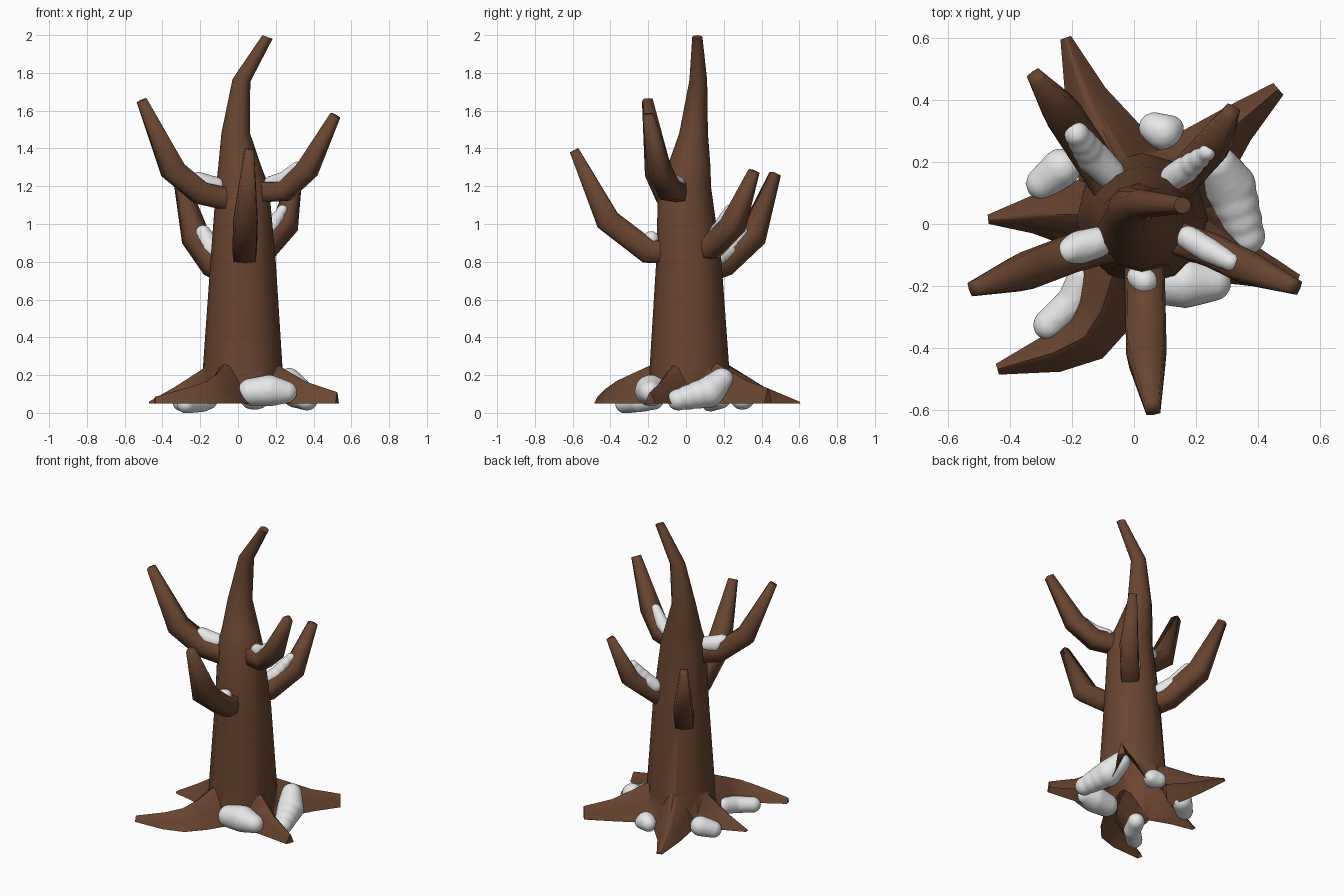
import bpy, bmesh, math
from mathutils import Vector

if "Cube" in bpy.data.objects:
    bpy.data.objects.remove(bpy.data.objects["Cube"])


def material(name, rgb):
    m = bpy.data.materials.new(name)
    m.diffuse_color = (*rgb, 1)
    m.use_nodes = True
    m.node_tree.nodes["Principled BSDF"].inputs["Base Color"].default_value = m.diffuse_color
    return m


BARK = material("brown_bark", (0.142, 0.059, 0.029))
SNOW = material("white_snow", (0.80, 0.80, 0.80))


def shade(ob, angle):
    bpy.ops.object.select_all(action='DESELECT')
    ob.select_set(True)
    bpy.context.view_layer.objects.active = ob
    bpy.ops.object.shade_smooth_by_angle(angle=math.radians(angle))


def finish(name, bm, mat, angle=None):
    bmesh.ops.recalc_face_normals(bm, faces=bm.faces)
    mesh = bpy.data.meshes.new(name)
    bm.to_mesh(mesh)
    bm.free()
    mesh.materials.append(mat)
    ob = bpy.data.objects.new(name, mesh)
    bpy.context.collection.objects.link(ob)
    if angle:
        shade(ob, angle)
    return ob


def loft(name, rings, angle=None):
    """Skin a list of equal-length closed rings and cap both ends."""
    bm = bmesh.new()
    vs = [[bm.verts.new(p) for p in r] for r in rings]
    n = len(vs[0])
    for a, b in zip(vs, vs[1:]):
        for i in range(n):
            j = (i + 1) % n
            bm.faces.new((a[i], a[j], b[j], b[i]))
    bm.faces.new(vs[0])
    bm.faces.new(vs[-1])
    return finish(name, bm, BARK, angle)


def tangents(pts):
    return [(pts[min(i + 1, len(pts) - 1)] - pts[max(i - 1, 0)]).normalized()
            for i in range(len(pts))]


# Trunk tapering into a bent leader: z, centre x, centre y, radius
trunk_data = [(-.1, .025, .015, .222), (.25, .025, .018, .21), (.8, .027, .015, .173),
              (1.2, .024, -.008, .14), (1.3, .01, .015, .115), (1.48, -.012, .04, .076),
              (1.76, .018, .065, .047), (1.99, .156, .06, .027)]
rings = []
for z, cx, cy, r in trunk_data:
    tilt = -.35 if z > 1.9 else -.15 if z > 1.7 else 0
    rings.append([(cx + r * math.cos(a), cy + r * math.sin(a), z + tilt * r * math.cos(a))
                  for a in (math.tau * i / 12 for i in range(12))])
trunk = loft("trunk", rings)


# Branches, nearly square in section, thick to the elbow and thin at the tip
def branch(name, thick, *path):
    pts = [Vector(p) for p in path]
    rings = []
    for k, (p, t) in enumerate(zip(pts, tangents(pts))):
        r = .025 if k == 3 else thick
        side = t.cross(Vector((0, 0, 1))).normalized()
        up = side.cross(t)
        rings.append([p + r * (1.28 if i % 2 else 1.02) *
                      (side * math.cos(math.tau * i / 8) + up * math.sin(math.tau * i / 8))
                      for i in range(8)])
    loft(name, rings, 88)


branch("left_branch", .061, (0, -.04, 1.12), (-.2, -.095, 1.165), (-.345, -.15, 1.285), (-.51, -.205, 1.655))
branch("right_branch", .054, (.04, -.01, 1.165), (.25, -.085, 1.175), (.365, -.14, 1.285), (.515, -.2, 1.575))
branch("front_branch", .064, (.035, -.05, .855), (.035, -.2, .855), (.04, -.415, 1.02), (.06, -.592, 1.39))
branch("back_left_branch", .061, (-.04, .07, .74), (-.12, .19, .78), (-.225, .35, .93), (-.315, .472, 1.265))
branch("back_right_branch", .057, (.06, .04, .86), (.14, .13, .87), (.25, .25, .995), (.312, .36, 1.28))

# Roots, ridged and tapering from the trunk centre: x, y, half width, ridge height
CORE = (.02, .02, .16, .34)
roots = {
    "back_left": [(-.05, .2, .14, .27), (-.155, .41, .07, .14), (-.22, .6, .018, .06)],
    "back_right": [(.18, .17, .13, .26), (.33, .32, .068, .17), (.465, .435, .025, .13)],
    "left": [(-.16, .03, .12, .25), (-.33, .03, .06, .14), (-.47, .015, .015, .06)],
    "front_left": [(-.07, -.17, .14, .26), (-.105, -.28, .11, .21), (-.16, -.365, .09, .17),
                   (-.26, -.415, .065, .135), (-.44, -.468, .018, .085)],
    "right": [(.2, -.06, .13, .26), (.36, -.13, .07, .165), (.525, -.19, .028, .11)],
}
half = ((-1, -1), (-1, 0), (-.6, .45), (-.22, .9))
section = half + ((0, 1),) + tuple((-u, v) for u, v in reversed(half))
root_parts = bpy.data.collections.new("root_parts")
for k, (name, data) in enumerate(roots.items()):
    data = [CORE] + data
    pts = [Vector((d[0], d[1], 0)) for d in data]
    rings = []
    for (x, y, w, h), p, t in zip(data, pts, tangents(pts)):
        side = t.cross(Vector((0, 0, 1)))
        rings.append([p + side * (w * u) +
                      Vector((0, 0, -.02 - .01 * k if v < 0 else .05 + (h - .05) * v))
                      for u, v in section])
    root_parts.objects.link(loft(name + "_root", rings))

# Fuse the roots into the trunk and cut the hollow underside open
fuse = trunk.modifiers.new("fuse", 'BOOLEAN')
fuse.operation = 'UNION'
fuse.operand_type = 'COLLECTION'
fuse.collection = root_parts
fuse.solver = 'EXACT'
bm = bmesh.new()
bm.from_object(trunk, bpy.context.evaluated_depsgraph_get())
bmesh.ops.bisect_plane(bm, geom=bm.verts[:] + bm.edges[:] + bm.faces[:], dist=1e-5,
                       plane_co=(0, 0, .05), plane_no=(0, 0, 1), clear_inner=True)
trunk.modifiers.clear()
bm.to_mesh(trunk.data)
bm.free()
for ob in list(root_parts.objects):
    bpy.data.objects.remove(ob)
bpy.data.collections.remove(root_parts)
trunk.name = "trunk_with_roots"
shade(trunk, 58)


# Snow piles: balls strung along a path and melted together: x, y, z, radius
def snow(name, *keys):
    bm = bmesh.new()
    for a, b in zip(keys, keys[1:]):
        for s in range(4):
            x, y, z, r = Vector(a).lerp(Vector(b), s / 3)
            made = bmesh.ops.create_icosphere(bm, subdivisions=3, radius=r)
            bmesh.ops.translate(bm, verts=made["verts"], vec=(x, y, z))
    ob = finish(name + "_snow", bm, SNOW, 180)
    remesh = ob.modifiers.new("melt", 'REMESH')
    remesh.mode = 'VOXEL'
    remesh.voxel_size = 0.01
    remesh.use_smooth_shade = True
    soft = ob.modifiers.new("soften", 'SMOOTH')
    soft.factor, soft.iterations = 0.5, 10


snow("front_ground", (.07, -.185, .11, .075), (.165, -.187, .118, .085), (.255, -.19, .11, .06))
snow("right_ground", (.27, .19, .175, .065), (.31, .12, .11, .085), (.365, -.04, .07, .06))
snow("back_ground", (.065, .31, .07, .052), (.095, .295, .075, .06), (.12, .31, .065, .042))
snow("back_left_ground", (-.235, .18, .085, .065), (-.295, .13, .06, .055))
snow("front_left_ground", (-.16, -.17, .07, .055), (-.195, -.25, .056, .055), (-.275, -.325, .048, .052))
snow("left_branch", (-.12, -.06, 1.2, .052), (-.175, -.075, 1.21, .056), (-.21, -.087, 1.235, .044))
snow("right_branch", (.175, -.045, 1.215, .042), (.24, -.085, 1.235, .043), (.312, -.123, 1.3, .033))
snow("front_branch", (.012, -.17, .915, .038), (.035, -.185, .92, .044))
snow("back_left_branch", (-.08, .165, .82, .052), (-.135, .22, .86, .057), (-.185, .29, .955, .043))
snow("back_right_branch", (.125, .15, .93, .044), (.165, .175, .965, .047), (.235, .23, 1.075, .031))
